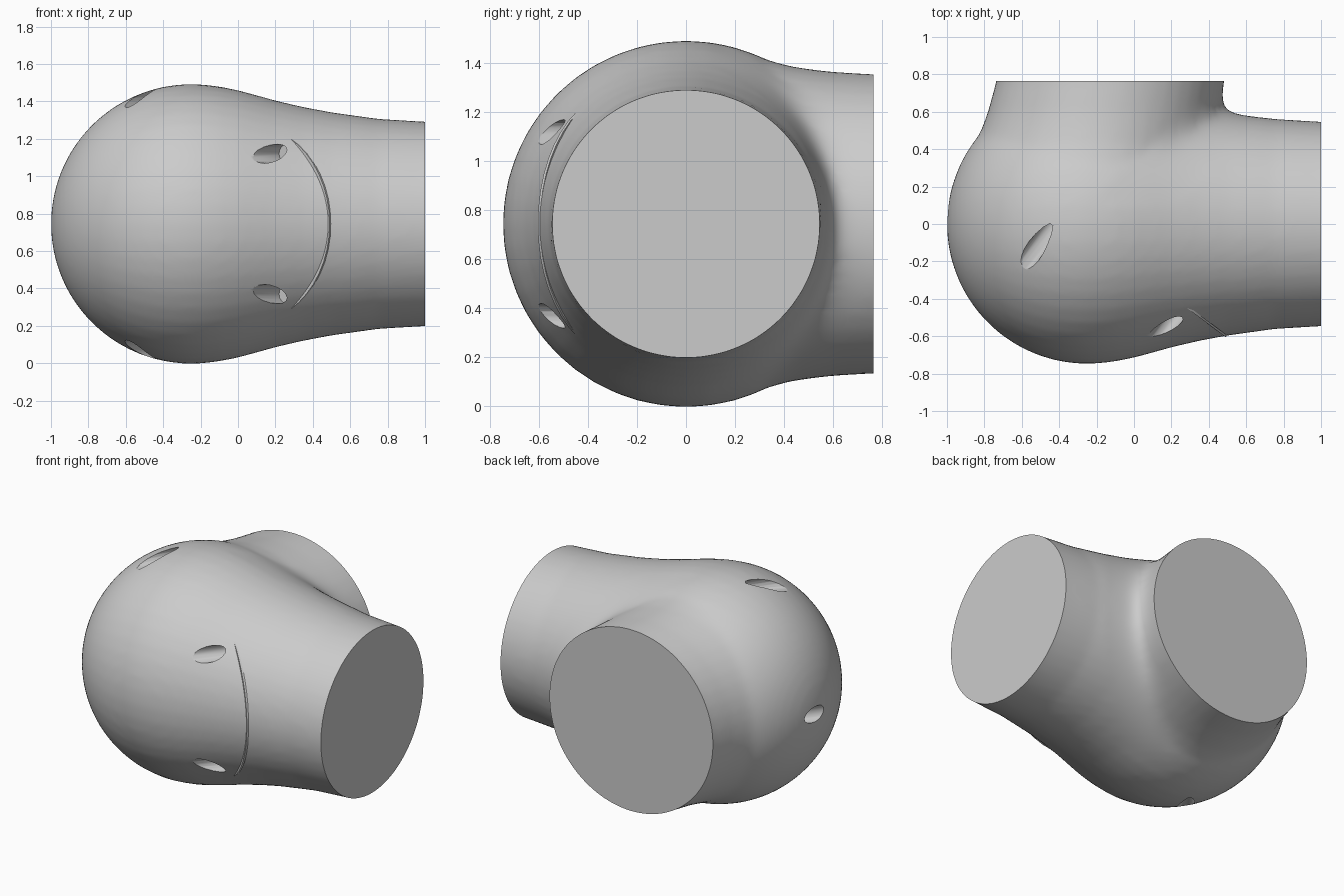
import bpy, bmesh, math
from mathutils import Vector

cube = bpy.data.objects.get("Cube")
if cube:
    bpy.data.objects.remove(cube, do_unlink=True)

MID = 0.745                      # height of both neck axes
BALL_X = -0.25                   # ball centre
DRILL = Vector((0.6, 0.8, 0))    # direction of the bolt holes

grey = bpy.data.materials.new("plain grey")
grey.use_nodes = True
grey.diffuse_color = (0.6, 0.6, 0.6, 1)
grey.node_tree.nodes["Principled BSDF"].inputs["Base Color"].default_value = (0.6, 0.6, 0.6, 1)


def add_loft(bm, axis, rings, sides=48):
    """Skin circles (centre, radius) that stand square to a level axis."""
    up = Vector((0, 0, 1))
    side = Vector(axis).cross(up).normalized()
    loops = []
    for centre, radius in rings:
        turns = [2 * math.pi * i / sides for i in range(sides)]
        loops.append([bm.verts.new(Vector(centre) + radius * (side * math.cos(a) + up * math.sin(a)))
                      for a in turns])
    for low, high in zip(loops, loops[1:]):
        for i in range(sides):
            j = (i + 1) % sides
            bm.faces.new((low[i], low[j], high[j], high[i]))
    bm.faces.new(loops[0][::-1])
    bm.faces.new(loops[-1])


def finish(name, bm):
    bmesh.ops.recalc_face_normals(bm, faces=bm.faces[:])
    mesh = bpy.data.meshes.new(name)
    bm.to_mesh(mesh)
    bm.free()
    mesh.materials.append(grey)
    obj = bpy.data.objects.new(name, mesh)
    bpy.context.collection.objects.link(obj)
    return obj


def boolean(obj, other, operation):
    mod = obj.modifiers.new(operation.lower(), 'BOOLEAN')
    mod.operation, mod.solver, mod.object = operation, 'EXACT', other
    other.hide_render = True


def bake(obj):
    graph = bpy.context.evaluated_depsgraph_get()
    mesh = bpy.data.meshes.new_from_object(obj.evaluated_get(graph))
    obj.modifiers.clear()
    obj.data = mesh


def smooth(obj):
    bpy.ops.object.select_all(action='DESELECT')
    obj.select_set(True)
    bpy.context.view_layer.objects.active = obj
    bpy.ops.object.shade_smooth_by_angle(angle=math.radians(35))


# Ball running into the side neck
rings = []
for step in range(1, 25):
    a = math.radians(90 * step / 24)
    rings.append(((BALL_X - 0.75 * math.cos(a), 0, MID), 0.748 * math.sin(a)))
for x, r in ((-0.18, 0.745), (-0.1, 0.735), (0, 0.715), (0.1, 0.688), (0.2, 0.66), (0.35, 0.625),
             (0.5, 0.597), (0.75, 0.562), (1, 0.547), (1.12, 0.543)):
    rings.append(((x, 0, MID), r))
bm = bmesh.new()
add_loft(bm, (1, 0, 0), rings)
body = finish("pipe_elbow_body", bm)

# Rear neck, its axis drifting sideways from the ball
bm = bmesh.new()
add_loft(bm, (0, 1, 0), [((x, y, MID), r) for y, x, r in (
    (0, -0.25, 0.735), (0.1, -0.25, 0.737), (0.25, -0.242, 0.698), (0.34, -0.23, 0.667),
    (0.43, -0.205, 0.643), (0.52, -0.18, 0.63), (0.6, -0.16, 0.621),
    (0.765, -0.125, 0.611), (0.9, -0.11, 0.608))])
rear_neck = finish("rear_neck", bm)

# Merge into one even skin
boolean(body, rear_neck, 'UNION')
remesh = body.modifiers.new("skin", 'REMESH')
remesh.mode, remesh.voxel_size = 'VOXEL', 0.025
bake(body)
bpy.data.objects.remove(rear_neck, do_unlink=True)

# Round the crotch between the necks, then trim both ends flat
bm = bmesh.new()
bm.from_mesh(body.data)
crotch = [v for v in bm.verts if v.co.y > 0.1 and abs(v.co.x - v.co.y + 0.1) < 0.22]
for verts, passes in ((crotch, 28), (bm.verts[:], 3)):
    for _ in range(passes):
        bmesh.ops.smooth_vert(bm, verts=verts, factor=0.5,
                              use_axis_x=True, use_axis_y=True, use_axis_z=True)
for point, normal in (((1, 0, 0), (1, 0, 0)), ((0, 0.765, 0), (0, 1, 0))):
    cut = bmesh.ops.bisect_plane(bm, geom=bm.verts[:] + bm.edges[:] + bm.faces[:], dist=0.0001,
                                 plane_co=point, plane_no=normal, clear_outer=True)
    rim = [e for e in cut["geom_cut"] if isinstance(e, bmesh.types.BMEdge) and e.is_boundary]
    bmesh.ops.edgeloop_fill(bm, edges=rim)
bmesh.ops.recalc_face_normals(bm, faces=bm.faces[:])
bm.to_mesh(body.data)
bm.free()

# Five slanting blind bolt holes
bm = bmesh.new()
for x, y, rise in ((-0.54, -0.15, 0.672), (-0.54, -0.15, -0.672),
                   (0.165, -0.56, 0.375), (0.165, -0.56, -0.375), (-1, 0.04, 0)):
    mouth = Vector((x, y, MID + rise))
    add_loft(bm, DRILL, [(mouth - DRILL * 0.25, 0.051), (mouth + DRILL * 0.25, 0.051)], 16)
drills = finish("hole_cutter", bm)
boolean(body, drills, 'DIFFERENCE')
bake(body)
bpy.data.objects.remove(drills, do_unlink=True)
smooth(body)

# Thin seam where an inner disc just breaks the surface
bm = bmesh.new()
centre = Vector((0.066, -0.287, MID))
add_loft(bm, DRILL, [(centre, 0.53), (centre + DRILL * 0.012, 0.53)])
smooth(finish("seam_disc", bm))
